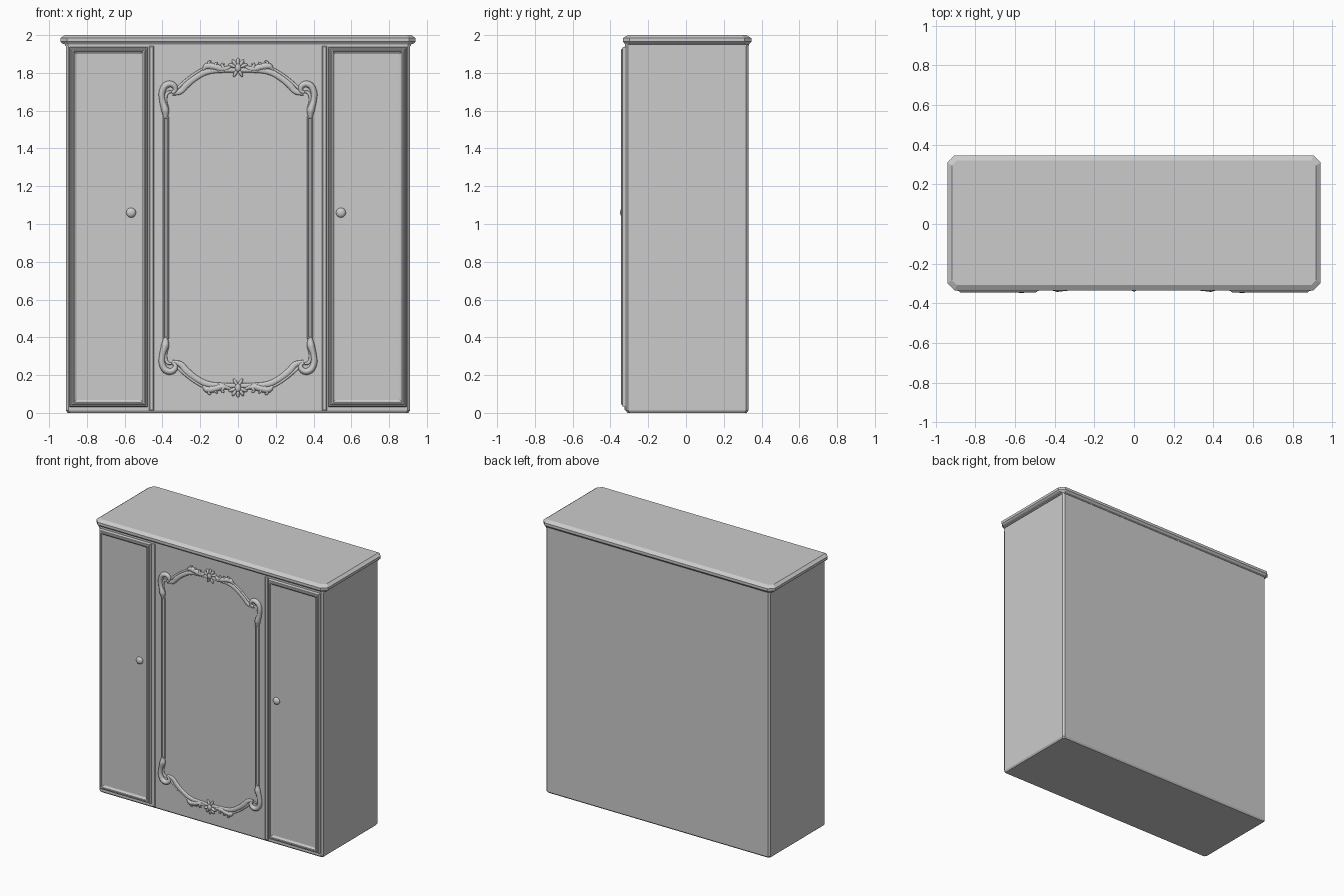
import bpy, bmesh, math

if "Cube" in bpy.data.objects:
    bpy.data.objects.remove(bpy.data.objects["Cube"])

MID_Z = 0.98      # centre height of the oval frame
FRONT = -0.318    # carcase front plane


def finish(obj, angle=30):
    bpy.ops.object.select_all(action='DESELECT')
    obj.select_set(True)
    bpy.context.view_layer.objects.active = obj
    bpy.ops.object.shade_smooth_by_angle(angle=math.radians(angle))
    return obj


def loft(name, rings):
    """Bridge a stack of equal-length rings and cap both ends."""
    bm = bmesh.new()
    vs = [[bm.verts.new(p) for p in r] for r in rings]
    n = len(rings[0])
    for a, b in zip(vs, vs[1:]):
        for i in range(n):
            j = (i + 1) % n
            bm.faces.new((a[i], a[j], b[j], b[i]))
    bm.faces.new(vs[0])
    bm.faces.new(vs[-1])
    bmesh.ops.recalc_face_normals(bm, faces=bm.faces)
    me = bpy.data.meshes.new(name)
    bm.to_mesh(me)
    bm.free()
    obj = bpy.data.objects.new(name, me)
    bpy.context.collection.objects.link(obj)
    return obj


def octagon(z, hx, y0, y1, c):
    return [(-hx + c, y0, z), (hx - c, y0, z), (hx, y0 + c, z), (hx, y1 - c, z),
            (hx - c, y1, z), (-hx + c, y1, z), (-hx, y1 - c, z), (-hx, y0 + c, z)]


def moulded_panel(name, x0, x1, z0, z1, profile):
    """Rectangular front panel; profile is (inset, y) from rim to centre."""
    return loft(name, [[(x0 + i, y, z0 + i), (x1 - i, y, z0 + i),
                        (x1 - i, y, z1 - i), (x0 + i, y, z1 - i)] for i, y in profile])


def scroll(name, pts, y=FRONT - 0.002, flat=0.8):
    """Carved stroke along (x, z, half width) points, copied to all four quarters."""
    for sx in (1, -1):
        for sz in (1, -1):
            cu = bpy.data.curves.new(name, 'CURVE')
            cu.dimensions = '3D'
            cu.bevel_depth = 1.0
            cu.bevel_resolution = 2
            cu.resolution_u = 5
            cu.use_fill_caps = True
            sp = cu.splines.new('BEZIER')
            sp.bezier_points.add(len(pts) - 1)
            for bp, (x, z, r) in zip(sp.bezier_points, pts):
                bp.co = (sx * x, 0, sz * (z - MID_Z))
                bp.radius = r
                bp.handle_left_type = bp.handle_right_type = 'AUTO'
            obj = bpy.data.objects.new(name, cu)
            bpy.context.collection.objects.link(obj)
            obj.location = (0, y, MID_Z)
            obj.scale = (1, flat, 1)
            bpy.ops.object.select_all(action='DESELECT')
            obj.select_set(True)
            bpy.context.view_layer.objects.active = obj
            bpy.ops.object.convert(target='MESH')


def bead(name, x, y, z, sx, sy, sz, tilt=0):
    bpy.ops.mesh.primitive_uv_sphere_add(segments=16, ring_count=10, location=(x, y, z),
                                         rotation=(0, tilt, 0))
    obj = bpy.context.object
    obj.name = name
    obj.scale = (sx, sy, sz)
    obj.data.polygons.foreach_set("use_smooth", [True] * len(obj.data.polygons))
    return obj


# Carcase with softened edges
loft("carcase", [octagon(0, 0.902, -0.31, 0.322, 0.012),
                 octagon(0.012, 0.91, FRONT, 0.33, 0.012),
                 octagon(1.95, 0.91, FRONT, 0.33, 0.012)])

# Moulded top with clipped corners
loft("top_board", [octagon(1.942, 0.915, -0.322, 0.333, 0.014),
                   octagon(1.95, 0.915, -0.322, 0.333, 0.014),
                   octagon(1.956, 0.93, -0.326, 0.338, 0.028),
                   octagon(1.965, 0.94, -0.334, 0.346, 0.035),
                   octagon(1.984, 0.94, -0.334, 0.346, 0.035),
                   octagon(2.0, 0.918, -0.308, 0.320, 0.026)])

# Side doors, pilaster strips and knobs
door_profile = [(0, -0.31), (0, -0.330), (0.004, -0.337), (0.010, -0.338), (0.013, -0.343),
                (0.018, -0.345), (0.024, -0.343), (0.027, -0.336), (0.031, -0.333),
                (0.036, -0.330)]
strip_profile = [(0, -0.31), (0, -0.320), (0.004, -0.325), (0.008, -0.326)]
for s in (-1, 1):
    a, b = sorted((s * 0.478, s * 0.892))
    moulded_panel("side_door", a, b, 0.032, 1.937, door_profile)
    a, b = sorted((s * 0.445, s * 0.471))
    moulded_panel("pilaster_strip", a, b, 0.012, 1.942, strip_profile)
for x in (-0.566, 0.545):
    bead("door_knob", x, -0.331, 1.06, 0.026, 0.018, 0.026)

# Straight rods of the oval frame
rod_profile = [(0, -0.31), (0, -0.322), (0.004, -0.328), (0.009, -0.328), (0.012, -0.323),
               (0.015, -0.323)]
for s in (-1, 1):
    a, b = sorted((s * 0.364, s * 0.398))
    moulded_panel("frame_rod", a, b, 0.39, 1.57, rod_profile)

# Corner scrolls
scroll("corner_scroll", [(0.383, 1.565, 0.012), (0.385, 1.60, 0.021), (0.400, 1.655, 0.016),
                         (0.400, 1.705, 0.017), (0.375, 1.738, 0.018), (0.342, 1.735, 0.016),
                         (0.332, 1.708, 0.012), (0.348, 1.694, 0.009)], flat=1.1)
scroll("scroll_lip", [(0.370, 1.61, 0.005), (0.383, 1.66, 0.008), (0.372, 1.695, 0.009),
                      (0.352, 1.700, 0.006)])
# Arched rail from corner to crest
scroll("arched_rail", [(0.350, 1.692, 0.012), (0.305, 1.702, 0.015), (0.275, 1.735, 0.018),
                       (0.225, 1.775, 0.016), (0.165, 1.806, 0.016), (0.08, 1.815, 0.014),
                       (0, 1.815, 0.012)], flat=0.6)
scroll("rail_outer_bead", [(0.325, 1.715, 0.008), (0.285, 1.752, 0.008), (0.23, 1.795, 0.007),
                           (0.175, 1.828, 0.006)])
# Leaf scrolls beside the crest
scroll("leaf_stem", [(0.185, 1.815, 0.006), (0.165, 1.835, 0.017), (0.125, 1.832, 0.018),
                     (0.085, 1.822, 0.016), (0.05, 1.828, 0.010), (0.03, 1.85, 0.005)], flat=0.9)
for k, (x, z) in enumerate([(0.150, 1.828), (0.115, 1.822), (0.080, 1.822)]):
    scroll("leaf_lobe", [(x - 0.015, z - 0.012, 0.005), (x, z + 0.008, 0.010),
                         (x + 0.004, z + 0.028 - 0.003 * k, 0.007),
                         (x - 0.008, z + 0.034 - 0.003 * k, 0.004)], y=FRONT - 0.008)

# Fan shaped crests, top and bottom
for s in (1, -1):
    zc = MID_Z + s * 0.848
    bead("crest_heart", 0, -0.324, zc, 0.017, 0.016, 0.024)
    for i in range(-2, 3):
        t = i * 0.6
        bead("crest_petal", 0.03 * math.sin(t), -0.320, zc + s * 0.027 * math.cos(t),
             0.010, 0.014, 0.024, s * t)
    for i in (-1, 1):
        bead("crest_tail", i * 0.012, -0.320, zc - s * 0.028, 0.009, 0.013, 0.024,
             -i * s * 0.5)
